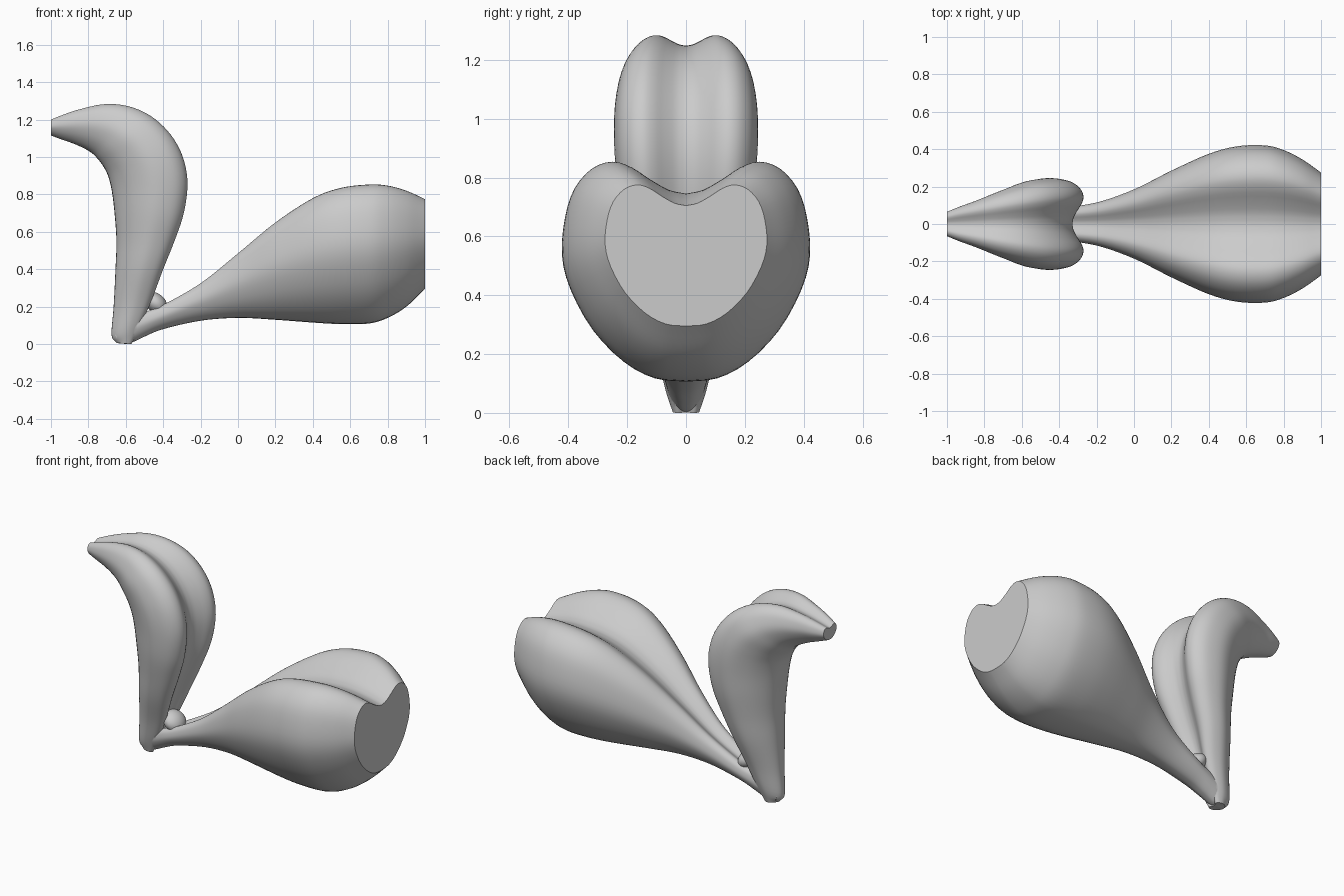
import bpy, bmesh, math
from mathutils import Vector

if "Cube" in bpy.data.objects:
    bpy.data.objects.remove(bpy.data.objects["Cube"])

grey = bpy.data.materials.new("plain grey")
grey.diffuse_color = (0.6, 0.6, 0.6, 1)
grey.use_nodes = True
grey.node_tree.nodes["Principled BSDF"].inputs["Base Color"].default_value = grey.diffuse_color


def spline(rows, steps):
    """Catmull-Rom through rows of numbers."""
    pts = [Vector(r) for r in rows]
    ext = [2 * pts[0] - pts[1]] + pts + [2 * pts[-1] - pts[-2]]
    out = []
    for i in range(1, len(ext) - 2):
        a, b, c, d = ext[i - 1:i + 3]
        for s in range(steps):
            t = s / steps
            out.append(0.5 * (2 * b + (c - a) * t + (2 * a - 5 * b + 4 * c - d) * t * t
                              + (3 * b - a - 3 * c + d) * t ** 3))
    return out + [pts[-1]]


# Heart-shaped half section: (share of half width, share of height)
half = spline([(0, 0), (.25, .015), (.5, .09), (.75, .235), (.93, .42), (1, .58), (.975, .75),
               (.9, .88), (.76, .97), (.6, 1), (.45, .975), (.3, .92), (.14, .87), (0, .853)], 3)
section = [(p[0], p[1]) for p in half] + [(-p[0], p[1]) for p in half[-2:0:-1]]


def loft(name, rows):
    """rows: belly x, belly z, crest x, crest z, half width"""
    bm = bmesh.new()
    rings = []
    for bx, bz, cx, cz, w in spline(rows, 5):
        rings.append([bm.verts.new((bx + (cx - bx) * v, w * u, bz + (cz - bz) * v))
                      for u, v in section])
    n = len(section)
    for a, b in zip(rings, rings[1:]):
        for i in range(n):
            j = (i + 1) % n
            bm.faces.new((a[i], a[j], b[j], b[i]))
    bm.faces.new(rings[0])
    bm.faces.new(rings[-1])
    bmesh.ops.recalc_face_normals(bm, faces=bm.faces)
    me = bpy.data.meshes.new(name)
    bm.to_mesh(me)
    bm.free()
    me.materials.append(grey)
    ob = bpy.data.objects.new(name, me)
    bpy.context.collection.objects.link(ob)
    return ob


# Swollen lobe lying towards +x
lower = loft("lower_lobe", [
    (-.64, .004, -.66, .06, .04), (-.58, .004, -.6, .13, .06), (-.5, .04, -.5, .17, .072),
    (-.4, .08, -.4, .21, .085), (-.2, .125, -.2, .325, .115), (0, .14, 0, .485, .185),
    (.2, .13, .2, .65, .285), (.4, .115, .4, .78, .375), (.55, .107, .55, .835, .415),
    (.7, .11, .7, .853, .42), (.8, .14, .8, .847, .395), (.9, .2, .9, .82, .345),
    (1, .295, 1, .775, .275)])

# Upright lobe curling over towards -x
upper = loft("upper_lobe", [
    (-.65, .006, -.57, 0, .045), (-.676, .05, -.52, .1, .07), (-.665, .2, -.46, .24, .105),
    (-.655, .4, -.4, .4, .16), (-.65, .55, -.34, .55, .195), (-.66, .7, -.29, .7, .225),
    (-.675, .82, -.27, .86, .24), (-.695, .9, -.295, 1.0, .245), (-.72, .95, -.36, 1.12, .24),
    (-.75, .99, -.46, 1.215, .225), (-.78, 1.02, -.58, 1.27, .195),
    (-.82, 1.045, -.71, 1.283, .16), (-.88, 1.072, -.84, 1.257, .12),
    (-.94, 1.093, -.93, 1.228, .092), (-1, 1.115, -1, 1.2, .065)])

# Small web in the fork between the lobes
bpy.ops.mesh.primitive_uv_sphere_add(segments=24, ring_count=12, location=(-.44, 0, .22))
web = bpy.context.object
web.name = "fork_web"
web.scale = (.07, .075, .05)
web.rotation_euler.y = math.radians(40)
web.data.materials.append(grey)

# Join the pieces into one surface
for other in (upper, web):
    mod = lower.modifiers.new("join", 'BOOLEAN')
    mod.operation = 'UNION'
    mod.solver = 'EXACT'
    mod.object = other
    bpy.context.view_layer.objects.active = lower
    bpy.ops.object.modifier_apply(modifier=mod.name)
    bpy.data.objects.remove(other)
lower.name = "twin_lobed_body"
bpy.ops.object.select_all(action='DESELECT')
lower.select_set(True)
bpy.context.view_layer.objects.active = lower
bpy.ops.object.shade_smooth_by_angle(angle=math.radians(40))
